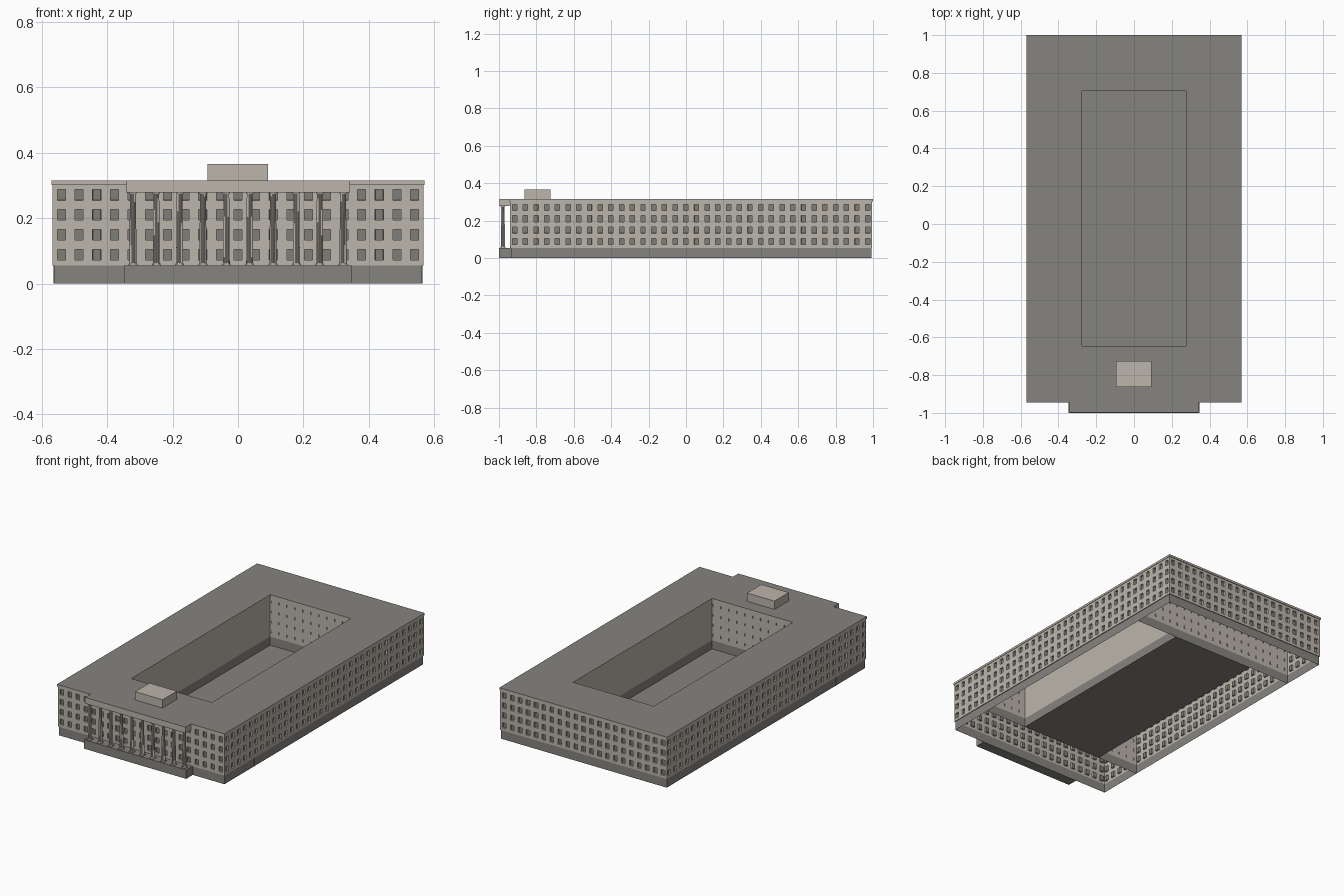
import bpy, bmesh, math
from mathutils import Matrix

cube = bpy.data.objects.get("Cube")
if cube:
    bpy.data.objects.remove(cube, do_unlink=True)


def material(name, rgb):
    m = bpy.data.materials.new(name)
    m.use_nodes = True
    m.diffuse_color = (*rgb, 1)
    for node in m.node_tree.nodes:
        if node.type == 'BSDF_PRINCIPLED':
            node.inputs["Base Color"].default_value = (*rgb, 1)
    return m


MATS = [material("pale_stone", (0.50, 0.46, 0.41)),
        material("dark_grey", (0.235, 0.23, 0.21)),
        material("window_grey", (0.215, 0.205, 0.18))]
STONE, GREY, GLASS = range(3)

GROUND_TOP = 0.055      # top of the dark base
ROOF_LOW, ROOF_TOP = 0.302, 0.315
ROWS = (0.088, 0.149, 0.21, 0.271)   # window centres, floor by floor


def finish(bm, name):
    mesh = bpy.data.meshes.new(name)
    bm.to_mesh(mesh)
    bm.free()
    for m in MATS:
        mesh.materials.append(m)
    ob = bpy.data.objects.new(name, mesh)
    bpy.context.collection.objects.link(ob)
    return ob


def solid(name, xs, ys, z0, z1, side, top, hole=False):
    """Block on a plan of cells, optionally with the middle cell open."""
    bm = bmesh.new()
    v = [[bm.verts.new((x, y, z0)) for x in xs] for y in ys]
    for j in range(len(ys) - 1):
        for i in range(len(xs) - 1):
            if not (hole and i == 1 and j == 1):
                bm.faces.new((v[j][i], v[j][i + 1], v[j + 1][i + 1], v[j + 1][i]))
    ext = bmesh.ops.extrude_face_region(bm, geom=bm.faces[:], use_keep_orig=True)
    bmesh.ops.translate(bm, vec=(0, 0, z1 - z0),
                        verts=[g for g in ext["geom"] if isinstance(g, bmesh.types.BMVert)])
    bmesh.ops.recalc_face_normals(bm, faces=bm.faces)
    for f in bm.faces:
        f.material_index = top if f.normal.z > 0.5 else side
    return finish(bm, name)


def wall(name, centre, angle, half, count=0, step=0.0, w=0.0, h=0.0, inset=0.0, depth=0.01):
    """Upright sheet with a dark base strip and rows of recessed windows."""
    us = [-half]
    for k in range(count):
        c = (k - (count - 1) / 2) * step
        us += [c - w / 2, c + w / 2]
    us.append(half)
    base = [(0, inset), (GROUND_TOP, inset)]
    if inset:
        base.append((GROUND_TOP, 0))
    levels = list(base)
    if count:
        for c in ROWS:
            levels += [(c - h / 2, 0), (c + h / 2, 0)]
    levels.append((ROOF_LOW + 0.001, 0))

    bm = bmesh.new()
    v = [[bm.verts.new((max(-half + d, min(half - d, u)), d, z)) for u in us]
         for z, d in levels]
    panes = []
    for r in range(len(levels) - 1):
        for i in range(len(us) - 1):
            f = bm.faces.new((v[r][i], v[r][i + 1], v[r + 1][i + 1], v[r + 1][i]))
            f.material_index = GREY if r < len(base) - 1 else STONE
            if count and i % 2 and r >= len(base) and (r - len(base)) % 2 == 0:
                panes.append(f)
    bm.normal_update()
    if panes:
        bmesh.ops.inset_individual(bm, faces=panes, thickness=0.0005, depth=-depth)
        for f in panes:
            f.material_index = GLASS
    bm.transform(Matrix.Translation((*centre, 0)) @ Matrix.Rotation(math.radians(angle), 4, 'Z'))
    return finish(bm, name)


# outer walls
short = dict(half=0.567, count=21, step=0.054, w=0.025, h=0.033, inset=0.004)
long = dict(half=0.9675, count=34, step=0.0572, w=0.024, h=0.033, inset=0.004)
wall("front_wall", (0, -0.94), 0, **short)
wall("back_wall", (0, 0.995), 180, **short)
wall("left_wall", (0.567, 0.0275), 90, **long)
wall("right_wall", (-0.567, 0.0275), -90, **long)

# courtyard walls; the end walls run across the full width of the building
slots = dict(half=0.565, count=21, step=0.054, w=0.007, h=0.016, depth=0.004)
wall("courtyard_back_wall", (0, 0.709), 0, **slots)
wall("courtyard_front_wall", (0, -0.649), 180, **slots)
wall("courtyard_left_wall", (0.278, 0.03), -90, 0.679)
wall("courtyard_right_wall", (-0.278, 0.03), 90, 0.679)
solid("courtyard_floor", (-0.278, 0.278), (-0.649, 0.709), 0, 0.002, GREY, GREY)

# roof slab with courtyard opening, and rooftop block
solid("roof", (-0.57, -0.274, 0.274, 0.57), (-0.945, -0.645, 0.705, 1.0),
      ROOF_LOW, ROOF_TOP, STONE, GREY, hole=True)
solid("rooftop_block", (-0.094, 0.092), (-0.864, -0.725), ROOF_TOP, 0.366, STONE, STONE)

# portico
solid("portico_base", (-0.348, 0.348), (-1.0, -0.936), 0, GROUND_TOP, GREY, GREY)
solid("portico_beam", (-0.342, 0.342), (-0.997, -0.945), 0.278, ROOF_TOP, STONE, GREY)


def column_mesh(flutes=12):
    """Tapered fluted shaft with a square foot and cap."""
    bm = bmesh.new()
    rings = []
    for z, r in ((0.061, 0.0105), (0.16, 0.0102), (0.274, 0.0088)):
        ring = []
        for k in range(flutes * 2):
            a = math.pi * k / flutes
            q = r * (0.86 if k % 2 else 1)
            ring.append(bm.verts.new((q * math.cos(a), q * math.sin(a), z)))
        rings.append(ring)
    n = flutes * 2
    for lo, hi in zip(rings, rings[1:]):
        for k in range(n):
            bm.faces.new((lo[k], lo[(k + 1) % n], hi[(k + 1) % n], hi[k]))
    for z0, z1, size in ((GROUND_TOP, 0.059, 0.027), (0.274, 0.278, 0.023)):
        bmesh.ops.create_cube(bm, size=1, matrix=Matrix.Translation((0, 0, (z0 + z1) / 2))
                              @ Matrix.Diagonal((size, size, z1 - z0, 1)))
    bmesh.ops.create_cone(bm, cap_ends=True, segments=16, radius1=0.013, radius2=0.0108,
                          depth=0.004, matrix=Matrix.Translation((0, 0, 0.061)))
    return bm


first = finish(column_mesh(), "column_1")
for k in range(10):
    ob = first
    if k:
        ob = bpy.data.objects.new(f"column_{k + 1}", first.data)
        bpy.context.collection.objects.link(ob)
    ob.location = ((k - 4.5) * 0.0714, -0.979, 0)
